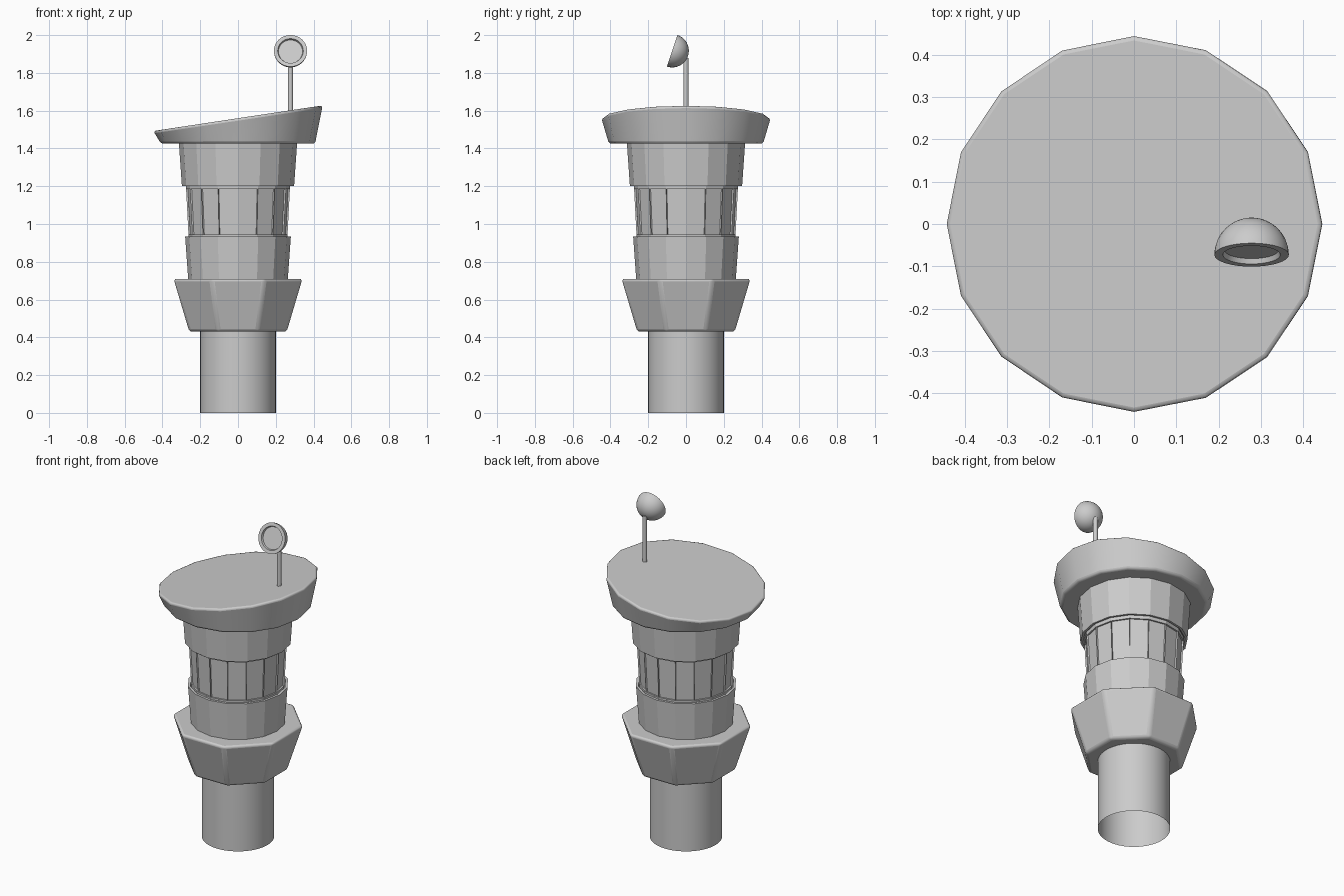
import bpy, bmesh
from math import pi, cos, sin, radians

if "Cube" in bpy.data.objects:
    bpy.data.objects.remove(bpy.data.objects["Cube"])


def lathe(name, profile, sides, turn=0.0, cap_start=True, cap_end=True, smooth=None, edit=None):
    """Spin a (radius, height) profile, listed bottom to top, into a solid."""
    bm = bmesh.new()
    rings = []
    for r, z in profile:
        rings.append([bm.verts.new((r * cos(turn + 2 * pi * i / sides),
                                    r * sin(turn + 2 * pi * i / sides), z))
                      for i in range(sides)])
    for a, b in zip(rings, rings[1:]):
        for i in range(sides):
            j = (i + 1) % sides
            bm.faces.new((a[i], a[j], b[j], b[i]))
    if cap_start:
        bm.faces.new(rings[0][::-1])
    if cap_end:
        bm.faces.new(rings[-1])
    if edit:
        edit(bm, rings)
    bmesh.ops.recalc_face_normals(bm, faces=bm.faces[:])
    mesh = bpy.data.meshes.new(name)
    bm.to_mesh(mesh)
    bm.free()
    ob = bpy.data.objects.new(name, mesh)
    bpy.context.collection.objects.link(ob)
    if smooth:
        bpy.ops.object.select_all(action='DESELECT')
        ob.select_set(True)
        bpy.context.view_layer.objects.active = ob
        bpy.ops.object.shade_smooth_by_angle(angle=radians(smooth))
    return ob


def bevel(ob, width, angle, segments=3):
    mod = ob.modifiers.new("soft_edges", 'BEVEL')
    mod.width = width
    mod.segments = segments
    mod.limit_method = 'ANGLE'
    mod.angle_limit = radians(angle)


# Round column, open at the foot
lathe("column", [(0.2, 0), (0.2, 0.45)], 48, cap_start=False, cap_end=False, smooth=30)

# Flared octagonal collar with flats facing the axes
k = 1 / cos(pi / 8)
collar = lathe("octagonal_collar", [(0.258 * k, 0.43), (0.341 * k, 0.71)], 8, pi / 8, smooth=30)
bevel(collar, 0.016, 20)

# Wall rings below and above the windows
lathe("lower_ring", [(0.263, 0.70), (0.28, 0.935), (0.266, 0.935), (0.262, 0.90)], 16)
lathe("upper_ring", [(0.262, 1.22), (0.284, 1.20), (0.297, 1.20), (0.313, 1.43)], 16)


# Window band: one recessed pane per side
def panes(bm, rings):
    walls = [f for f in bm.faces if len(f.verts) == 4]
    bmesh.ops.inset_individual(bm, faces=walls, thickness=0.006)
    bmesh.ops.inset_individual(bm, faces=walls, thickness=0.001, depth=-0.009)


lathe("window_band_lower_rail", [(0.259, 0.89), (0.262, 0.945)], 16)
lathe("window_band", [(0.262, 0.94), (0.275, 1.19)], 16, cap_start=False, cap_end=False, edit=panes)
lathe("window_band_upper_rail", [(0.275, 1.185), (0.276, 1.23)], 16)


# Roof with a slanted top
def slant(bm, rings):
    for v in rings[-1]:
        v.co.z = 1.56 + 0.151 * v.co.x


roof = lathe("slanted_roof", [(0.408, 1.425), (0.448, 1.56)], 16, edit=slant, smooth=30)
bevel(roof, 0.014, 40)

# Antenna mast
mast = lathe("antenna_mast", [(0.0135, 1.57), (0.0135, 1.88)], 16, smooth=30)
mast.location.x = 0.278

# Hemispherical dish with a recessed face, tilted upwards
R = 0.088
bowl = [(R * sin(a), -R * cos(a)) for a in (radians(4 + 86 * i / 12) for i in range(13))]
dish = lathe("antenna_dish", bowl + [(0.068, 0), (0.064, -0.012)], 32, smooth=30)
dish.location = (0.278, -0.073, 1.917)
dish.rotation_euler.x = radians(90 - 18.4)
